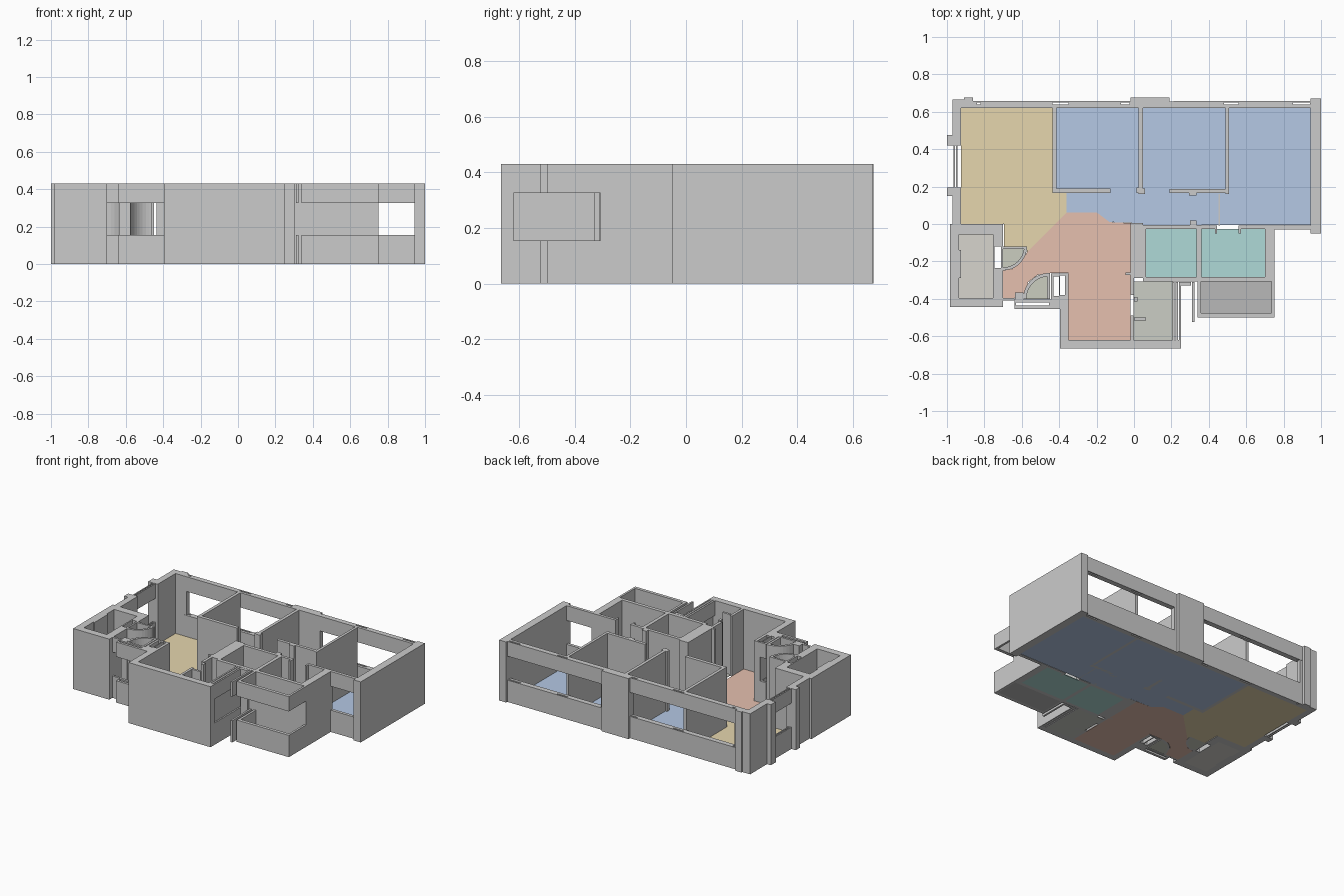
import bpy, bmesh
from math import sin, cos, radians

H, SILL, HEAD, SLAB = 0.43, 0.155, 0.325, 0.004


def add_prism(bm, pts, z0, z1):
    """Extrude a plan outline from z0 to z1."""
    face = bm.faces.new([bm.verts.new((x, y, z0)) for x, y in pts])
    geom = bmesh.ops.extrude_face_region(bm, geom=[face])["geom"]
    for v in geom:
        if isinstance(v, bmesh.types.BMVert):
            v.co.z = z1


def rect(x0, x1, y0, y1):
    return [(x0, y0), (x1, y0), (x1, y1), (x0, y1)]


def frame(x0, x1, y0, y1, a0, a1, b0, b1):
    """Four rectangles around the hole a0..a1, b0..b1."""
    return [rect(x0, a0, y0, y1), rect(a1, x1, y0, y1),
            rect(a0, a1, y0, b0), rect(a0, a1, b1, y1)]


def build(name, outlines, spans=((0, H),), color=None):
    bm = bmesh.new()
    for pts in outlines:
        for z0, z1 in spans:
            add_prism(bm, pts, z0, z1)
    bmesh.ops.recalc_face_normals(bm, faces=bm.faces)
    me = bpy.data.meshes.new(name)
    bm.to_mesh(me)
    bm.free()
    ob = bpy.data.objects.new(name, me)
    bpy.context.collection.objects.link(ob)
    if color:
        mat = bpy.data.materials.new(name + "_mat")
        mat.diffuse_color = (*color, 1)
        me.materials.append(mat)
    return ob


def rects(*rows):
    return [rect(*r) for r in rows]


def arc(cx, cy, r, a0, a1, n=10):
    return [(cx + r * cos(radians(a0 + (a1 - a0) * i / n)),
             cy + r * sin(radians(a0 + (a1 - a0) * i / n))) for i in range(n + 1)]


def arc_strips(cx, cy, r0, r1, a0, a1):
    return [arc(cx, cy, r1, a0, a1) + arc(cx, cy, r0, a1, a0)]


WINDOW = ((0, SILL), (HEAD, H))
FLOOR = ((0, SLAB),)

# Outer full-height walls and columns
build("east_wall", rects((0.945, 1, -0.05, 0.67)))
build("north_column", [[(-0.02, 0.62), (0.21, 0.62), (0.21, 0.655), (0.19, 0.655),
                        (0.19, 0.675), (-0.02, 0.675)]])
build("northwest_corner", [[(-0.97, 0.475), (-1, 0.475), (-1, 0.42), (-0.945, 0.42), (-0.925, 0.42),
                            (-0.925, 0.62), (-0.86, 0.62), (-0.86, 0.675), (-0.91, 0.675),
                            (-0.91, 0.665), (-0.97, 0.665)]])
build("west_wall", [[(-0.97, 0), (-0.925, 0), (-0.925, 0.195), (-1, 0.195), (-1, 0.15), (-0.97, 0.15)]])
build("shaft_walls", rects((-0.985, -0.935, -0.445, 0), (-0.935, -0.70, -0.055, 0),
                           (-0.935, -0.70, -0.445, -0.395), (-0.755, -0.745, -0.395, -0.055),
                           (-0.745, -0.70, -0.395, -0.235), (-0.745, -0.70, -0.12, -0.055),
                           (-0.712, -0.70, -0.235, -0.12), (-0.935, -0.925, -0.29, -0.14)))
build("entry_room_walls", [[(-0.395, -0.665), (0.25, -0.665), (0.25, -0.62), (-0.35, -0.62),
                            (-0.35, -0.265), (-0.395, -0.265), (-0.395, -0.275), (-0.37, -0.275),
                            (-0.37, -0.38), (-0.395, -0.38)]])

# Long north windows: sill and lintel with glazing slots
slots = ((-0.86, -0.44, -0.86, -0.82), (-0.44, -0.2, -0.44, -0.35), (-0.2, -0.02, -0.07, -0.025),
         (0.21, 0.7, 0.48, 0.56), (0.7, 0.945, 0.85, 0.94))
north = []
for x0, x1, a0, a1 in slots:
    a0 = max(a0, x0 + 0.004)
    north += frame(x0, x1, 0.62, 0.657, a0, a1, 0.64, 0.65)
build("north_windows", north, WINDOW)
build("north_window_post", rects((-0.86, -0.84, 0.622, 0.655)))

# Other window sills and lintels
build("west_window", rects((-0.965, -0.957, 0.195, 0.42), (-0.951, -0.943, 0.195, 0.42)), WINDOW)
build("southeast_window", rects((0.75, 0.945, -0.03, -0.008)), WINDOW)
build("balcony_parapet", [[(0.34, -0.305), (0.34, -0.5), (0.75, -0.5), (0.75, -0.305), (0.735, -0.305),
                           (0.735, -0.477), (0.357, -0.477), (0.357, -0.305)]], WINDOW)
build("kitchen_side_window", rects((0.205, 0.217, -0.62, -0.31), (0.24, 0.25, -0.62, -0.31),
                                   (0.31, 0.323, -0.525, -0.31)), WINDOW)
build("kitchen_window_posts", rects((0.222, 0.235, -0.62, -0.31), (0.25, 0.305, -0.33, -0.31)))
build("entry_window", frame(-0.64, -0.395, -0.455, -0.405, -0.63, -0.455, -0.437, -0.42)
      + rects((-0.70, -0.64, -0.41, -0.395)), WINDOW)
build("entry_niche", frame(-0.445, -0.395, -0.405, -0.265, -0.43, -0.402, -0.385, -0.28), WINDOW)

# Bedroom partitions
build("bedroom_partitions", rects(
    (-0.437, -0.415, 0.165, 0.62), (-0.415, -0.125, 0.165, 0.19),
    (0.025, 0.047, 0.16, 0.62), (0.013, 0.025, 0.165, 0.195), (0.047, 0.06, 0.16, 0.19),
    (0.488, 0.507, 0.16, 0.62), (0.19, 0.488, 0.165, 0.187), (0.295, 0.335, 0.152, 0.165)))

# Bathroom and kitchen partitions
build("bathroom_partitions", rects(
    (-0.02, 0.047, -0.29, 0.005), (0.047, 0.335, -0.028, -0.005), (0.30, 0.335, -0.005, 0.018),
    (0.335, 0.36, -0.285, -0.005), (0.36, 0.445, -0.028, -0.008), (0.432, 0.445, -0.05, -0.028),
    (0.56, 0.75, -0.028, -0.008), (0.56, 0.573, -0.05, -0.028), (0.70, 0.75, -0.285, -0.028),
    (0.047, 0.063, -0.285, -0.028), (0.047, 0.75, -0.308, -0.283)))
build("kitchen_partition", rects((-0.02, 0, -0.38, -0.29), (-0.02, -0.002, -0.62, -0.49),
                                 (-0.045, -0.02, -0.272, -0.258), (0, 0.02, -0.415, -0.39),
                                 (0, 0.065, -0.515, -0.50)))
build("corridor_door_leaf", rects((0.452, 0.459, -0.008, 0.16)), ((0, SLAB * 2),))

# Curved door swings of the entrance
build("inner_door_swing", arc_strips(-0.70, -0.12, 0.112, 0.128, -90, 0)
      + rects((-0.70, -0.572, -0.134, -0.12)))
build("outer_door_swing", arc_strips(-0.455, -0.40, 0.12, 0.138, 90, 180)
      + rects((-0.465, -0.45, -0.40, -0.262), (-0.635, -0.59, -0.405, -0.365)))

# Coloured floors
build("living_floor", [[(-0.925, 0), (-0.695, 0), (-0.695, -0.12), (-0.572, -0.12), (-0.572, -0.15),
                        (-0.36, 0.062), (-0.36, 0.165), (-0.437, 0.165), (-0.437, 0.62), (-0.925, 0.62)]],
      FLOOR, (0.79, 0.67, 0.42))
build("bedroom_floor", [[(-0.415, 0.19), (-0.125, 0.19), (-0.125, 0.165), (-0.36, 0.165), (-0.36, 0.062),
                         (-0.20, 0.062), (-0.13, 0.01), (0.047, 0.005), (0.047, -0.005), (0.945, -0.005),
                         (0.945, 0.62), (-0.415, 0.62)]],
      FLOOR, (0.46, 0.58, 0.78))
build("entry_floor", [[(-0.36, 0.062), (-0.572, -0.15), (-0.60, -0.20), (-0.65, -0.24), (-0.70, -0.25),
                       (-0.70, -0.395), (-0.595, -0.395), (-0.565, -0.31), (-0.515, -0.272),
                       (-0.455, -0.262), (-0.35, -0.262), (-0.35, -0.62), (-0.02, -0.62), (-0.02, 0.005),
                       (-0.13, 0.01), (-0.20, 0.062)]],
      FLOOR, (0.79, 0.53, 0.43))
build("bathroom_floors", rects((0.063, 0.335, -0.283, -0.028), (0.36, 0.70, -0.283, -0.028)),
      FLOOR, (0.43, 0.70, 0.68))
build("kitchen_floor", rects((-0.002, 0.205, -0.62, -0.308)), FLOOR, (0.60, 0.61, 0.56))
build("door_swing_floors", [[(-0.70, -0.12)] + arc(-0.70, -0.12, 0.115, -90, 0),
                            [(-0.455, -0.40)] + arc(-0.455, -0.40, 0.125, 90, 180)],
      FLOOR, (0.60, 0.61, 0.53))
build("shaft_floor", rects((-0.935, -0.755, -0.395, -0.055)), FLOOR, (0.68, 0.66, 0.61))
build("balcony_floor", rects((0.357, 0.735, -0.477, -0.308)), FLOOR, (0.48, 0.48, 0.48))
